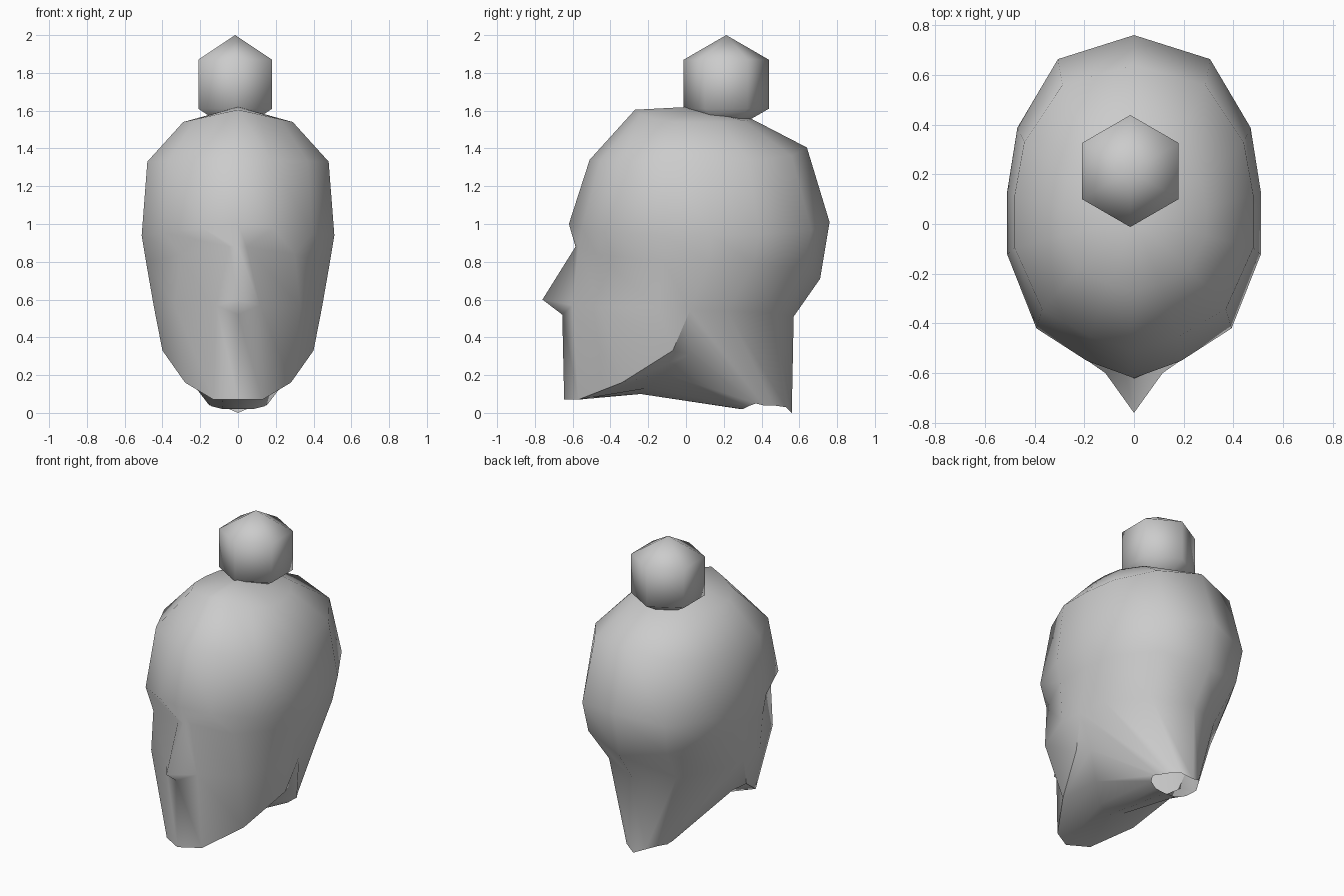
import bpy
import bmesh

cube = bpy.data.objects.get("Cube")
if cube:
    bpy.data.objects.remove(cube, do_unlink=True)

# One plain grey for everything
grey = bpy.data.materials.new("plain grey")
grey.use_nodes = True
colour = (0.6, 0.6, 0.6, 1)
grey.diffuse_color = colour
grey.node_tree.nodes["Principled BSDF"].inputs["Base Color"].default_value = colour


def finish(bm, name):
    """Turn the bmesh into a named, smooth-shaded object."""
    bmesh.ops.recalc_face_normals(bm, faces=bm.faces)
    for face in bm.faces:
        face.smooth = True
    mesh = bpy.data.meshes.new(name)
    bm.to_mesh(mesh)
    bm.free()
    mesh.materials.append(grey)
    obj = bpy.data.objects.new(name, mesh)
    bpy.context.collection.objects.link(obj)


# Skull rings share one half outline, running from the front to the back
outline = [(0, -1), (.37, -.9), (.77, -.71), (1, -.28),
           (1, .09), (.92, .46), (.6, .86), (0, 1)]


def skull_ring(front, side, back):
    """Scale the outline to front (y, z), side (x, z) and back (y, z)."""
    middle = (front[0] + back[0]) / 2
    half = (back[0] - front[0]) / 2
    ring = []
    for x, t in outline:
        end = front if t < 0 else back
        z = end[1] + (side[1] - end[1]) * x
        ring.append((x * side[0], middle + half * t, z))
    return ring


crown = skull_ring((-.27, 1.605), (.29, 1.54), (.35, 1.555))
forehead = skull_ring((-.51, 1.34), (.48, 1.33), (.64, 1.405))
temple = skull_ring((-.62, 1), (.51, .94), (.76, 1.01))
brow = skull_ring((-.585, .88), (.487, .8), (.71, .71))
brow[1] = (.045, -.57, .88)
brow[2] = (.3, -.47, .84)

# Nose tip, cheeks and nape
cheek = [(0, -.76, .6), (.115, -.6, .57), (.33, -.45, .56), (.445, -.15, .56),
         (.44, .02, .54), (.42, .22, .54), (.25, .46, .53), (0, .57, .51)]
nape = cheek[4:]
# Upper lip, jaw edge and the recessed underside of the jaw
lip = [(0, -.655, .52)] + cheek[1:]
jaw = [(0, -.645, .07), (.13, -.57, .07), (.28, -.34, .16), (.4, -.07, .33)] + nape
under_jaw = [(0, -.24, .1), (.09, -.21, .13), (.2, -.12, .21), (.36, .02, .31)] + nape
# Small open end of the neck
neck = [(0, .29, .02), (.08, .3, .02), (.14, .33, .035), (.16, .37, .05),
        (.15, .41, .04), (.12, .46, .04), (.07, .53, .03), (0, .56, 0)]

# Head: loft all rings, mirrored to both sides
bm = bmesh.new()
loops = []
for ring in (crown, forehead, temple, brow, cheek, lip, jaw, under_jaw, neck):
    full = ring + [(-x, y, z) for x, y, z in ring[-2:0:-1]]
    loops.append([bm.verts.new(p) for p in full])
count = len(loops[0])
for upper, lower in zip(loops, loops[1:]):
    for i in range(count):
        j = (i + 1) % count
        bm.faces.new((upper[i], lower[i], lower[j], upper[j]))
top = bm.verts.new((0, .02, 1.62))
for i in range(count):
    bm.faces.new((top, loops[0][i], loops[0][(i + 1) % count]))

# Keep the jaw line crisp
jaw_loop = loops[6]
for i in range(-4, 4):
    bm.edges.get((jaw_loop[i], jaw_loop[i + 1])).smooth = False
bmesh.ops.remove_doubles(bm, verts=bm.verts, dist=.0005)
finish(bm, "head")

# Hair bun: six-sided ball
bm = bmesh.new()
bmesh.ops.create_uvsphere(bm, u_segments=6, v_segments=3, radius=.26)
bmesh.ops.translate(bm, verts=bm.verts, vec=(-.015, .213, 1.74))
finish(bm, "hair_bun")
